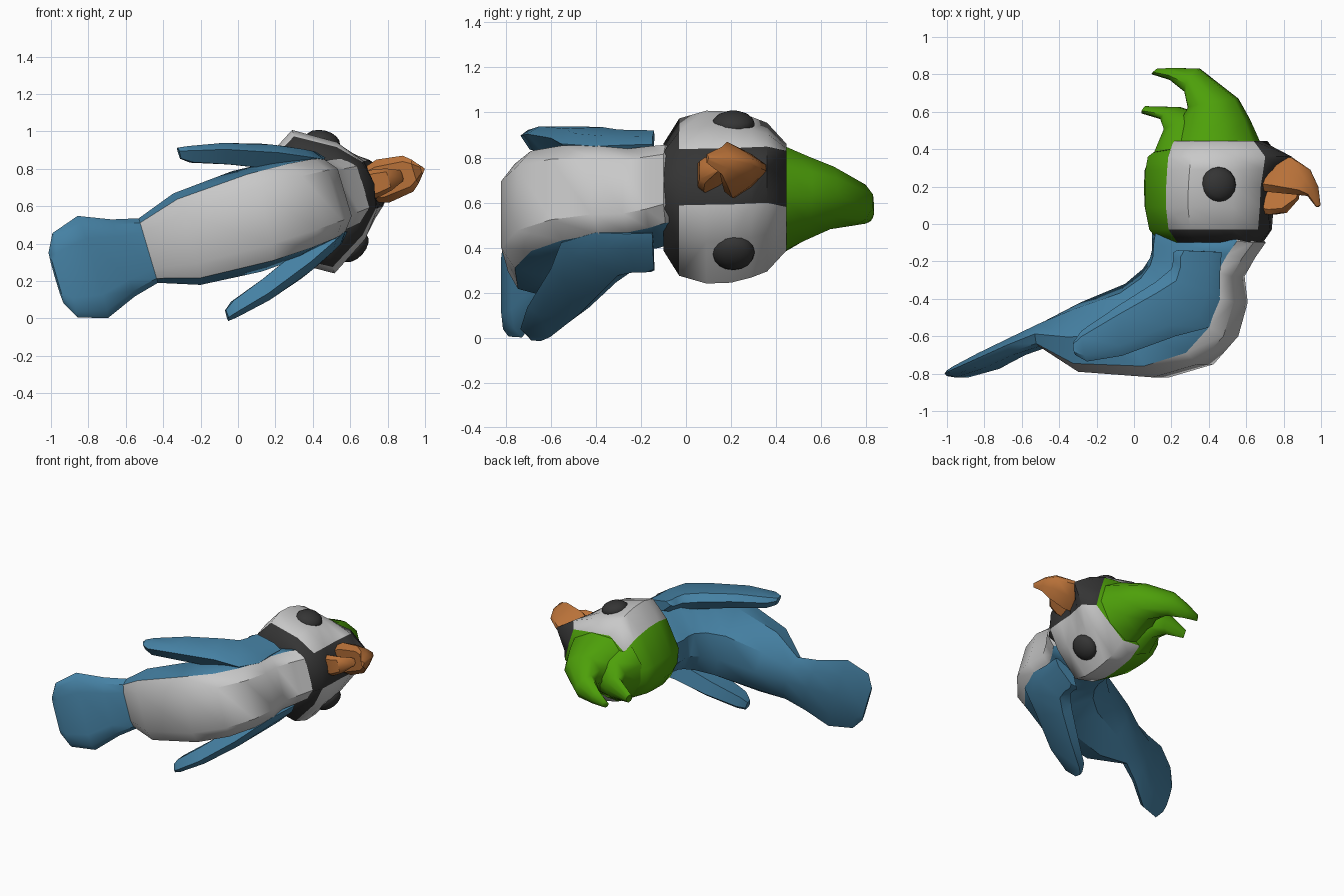
import bpy, bmesh, math
from mathutils import Vector, Matrix

if "Cube" in bpy.data.objects:
    bpy.data.objects.remove(bpy.data.objects["Cube"])

# The bird lies on its side: u = forward, y = bird's up, v = sideways, turned about y
A = math.radians(16.5)
C, S, Z0 = math.cos(A), math.sin(A), 0.505


def place(u, y, v):
    return Vector((C * u - S * v, y, S * u + C * v + Z0))


def material(name, col):
    m = bpy.data.materials.new(name)
    m.diffuse_color = (*col, 1)
    m.use_nodes = True
    m.node_tree.nodes["Principled BSDF"].inputs["Base Color"].default_value = m.diffuse_color
    return m


MATS = [material("blue feathers", (0.06, 0.22, 0.37)),
        material("pale grey", (0.58, 0.58, 0.58)),
        material("green feathers", (0.075, 0.35, 0.003)),
        material("charcoal", (0.035, 0.035, 0.035)),
        material("beak orange", (0.48, 0.165, 0.04))]
BLUE, GREY, GREEN, BLACK, ORANGE = range(5)


def finish(name, bm, angle):
    bmesh.ops.recalc_face_normals(bm, faces=bm.faces)
    me = bpy.data.meshes.new(name)
    bm.to_mesh(me)
    bm.free()
    for m in MATS:
        me.materials.append(m)
    me.shade_smooth()
    me.set_sharp_from_angle(angle=math.radians(angle))
    ob = bpy.data.objects.new(name, me)
    bpy.context.collection.objects.link(ob)
    return ob


def skin(name, rings, rule, caps, angle=40):
    """Bridge rings of (u, y, v) points; rule(ring, segment) gives the colour."""
    bm = bmesh.new()
    rows = [[bm.verts.new(place(*p)) for p in r] for r in rings]
    n = len(rows[0])
    for i in range(len(rows) - 1):
        for j in range(n):
            k = (j + 1) % n
            f = bm.faces.new((rows[i][j], rows[i][k], rows[i + 1][k], rows[i + 1][j]))
            f.material_index = rule(i, j)
    for row, col in zip((rows[0], rows[-1]), caps):
        bm.faces.new(row).material_index = col
    return finish(name, bm, angle)


def section(profile, bu, by, fu, fy, w):
    """Symmetric cross-section between a back point and a front point."""
    half = [(bu + t * (fu - bu), by + t * (fy - by), w * k) for t, k in profile]
    return half + [(u, y, -v) for u, y, v in reversed(half) if v]


# Body, neck and tail: back u,y / front u,y / half width
BODY = [(0, 0), (0.1, 0.6), (0.5, 1), (0.88, 0.86), (1, 0.55)]
body = [(-1.02, -.78, -1.01, -.815, .14), (-.97, -.755, -.96, -.82, .235),
        (-.82, -.68, -.80, -.775, .285), (-.64, -.59, -.64, -.70, .215),
        (-.50, -.52, -.50, -.655, .18), (-.30, -.42, -.27, -.79, .255),
        (-.05, -.32, .15, -.82, .28), (.05, -.24, .40, -.75, .27),
        (.09, -.18, .54, -.60, .255), (.10, -.14, .595, -.42, .24),
        (.10, -.10, .58, -.28, .225), (.10, -.06, .64, -.18, .22),
        (.10, -.03, .70, -.10, .21), (.12, 0, .64, -.03, .19)]
skin("body", [section(BODY, *r) for r in body],
     lambda i, j: GREY if i >= 4 and j in (3, 4, 5) else BLUE, (BLUE, BLUE))

# Head: stacked plan outlines with black mask and green nape
PLAN = [(.63, .27), (.42, .40), (.27, .31), (.10, .13)]
head = []
for y, su, sv, uf, ub, mask in [
        (-.10, .80, .62, .70, .15, .68), (-.03, .96, .91, .76, .10, .73),
        (.09, 1, 1, .745, .06, .74), (.20, 1, .99, .755, .055, .745),
        (.29, 1, .93, .825, .06, .76), (.36, 1, .86, .88, .09, .77),
        (.445, .95, .62, .71, .2, .705)]:
    half = [(mask, y, .13)]
    half += [(max(.42 + (u - .42) * su, ub + .02), y, v * sv) for u, v in PLAN]
    head.append([(uf, y, 0)] + half + [(ub, y, 0)] +
                [(u, yy, -v) for u, yy, v in reversed(half)])


def head_colour(i, j):
    j = min(j, 11 - j)
    if j >= 4:
        return GREEN
    return BLACK if i == 0 or j == 0 else GREY


skin("head", head, head_colour, (BLACK, GREEN), 50)

# Crest: two lobes sweeping back
LOBE = [(0, 0), (0.1, 0.6), (0.4, 1), (0.75, 0.8), (1, 0.3)]
lobes = {"crest_main": [(.20, .42, .69, .42, .25), (.24, .52, .63, .56, .19),
                        (.30, .62, .57, .67, .145), (.29, .70, .36, .83, .10),
                        (.20, .77, .22, .835, .06), (.10, .80, .13, .83, .025)],
         "crest_rear": [(.12, .38, .45, .42, .23), (.17, .50, .40, .58, .15),
                        (.15, .56, .25, .625, .09), (.045, .59, .065, .63, .035)]}
for name, rings in lobes.items():
    skin(name, [section(LOBE, *r) for r in rings], lambda i, j: GREEN,
         (GREEN, GREEN), 60)

# Beak: hooked upper half and short lower half
BEAK = [(0, 0.12), (0.35, 0.6), (0.8, 1), (1, 0.7)]
beaks = {"upper_beak": [(.82, .355, .72, .18, .10), (.88, .355, .79, .17, .12),
                        (.98, .29, .94, .155, .10), (1.025, .20, .98, .15, .065),
                        (1.04, .10, 1.02, .09, .02)],
         "lower_beak": [(.72, .20, .72, .06, .075), (.78, .19, .77, .05, .075),
                        (.85, .18, .84, .06, .06), (.92, .17, .91, .13, .03)]}
for name, rings in beaks.items():
    skin(name, [section(BEAK, *r) for r in rings], lambda i, j: ORANGE,
         (ORANGE, ORANGE), 35)

# Wings: blades from shoulder to tip; upper-edge u,y / lower-edge u,y / thickness
WING = [(-.20, -.63, -.19, -.70, .06), (-.16, -.57, -.13, -.735, .09),
        (.04, -.43, .05, -.705, .12), (.22, -.31, .32, -.60, .14),
        (.30, -.24, .48, -.555, .13), (.31, -.19, .54, -.40, .12),
        (.31, -.155, .54, -.27, .10), (.33, -.14, .55, -.15, .08)]


def blade(side, tu, ty, bu, by, thick):
    ring = []
    for t, depth in ((0, .35), (.2, 0), (.8, 0), (1, .3), (.75, 1), (.2, 1)):
        u, y = tu + t * (bu - tu), ty + t * (by - ty)
        d = .55 - u
        ring.append((u, y, side * (.23 + .57 * d - .31 * d * d - depth * thick)))
    return ring


for side, name in ((1, "left_wing"), (-1, "right_wing")):
    skin(name, [blade(side, *w) for w in WING], lambda i, j: BLUE, (BLUE, BLUE), 35)

# Eyes: flattened balls set on the cheeks
for side, name in ((1, "left_eye"), (-1, "right_eye")):
    bm = bmesh.new()
    bmesh.ops.create_uvsphere(bm, u_segments=16, v_segments=8, radius=.095)
    normal = (place(.50, 0, side * .86) - place(0, 0, 0)).normalized()
    rot = normal.to_track_quat('Z', 'Y').to_matrix().to_4x4()
    bmesh.ops.transform(bm, verts=bm.verts, matrix=Matrix.Translation(
        place(.56, .21, side * .297)) @ rot @ Matrix.Diagonal((1, 1, .6, 1)))
    for f in bm.faces:
        f.material_index = BLACK
    finish(name, bm, 60)
